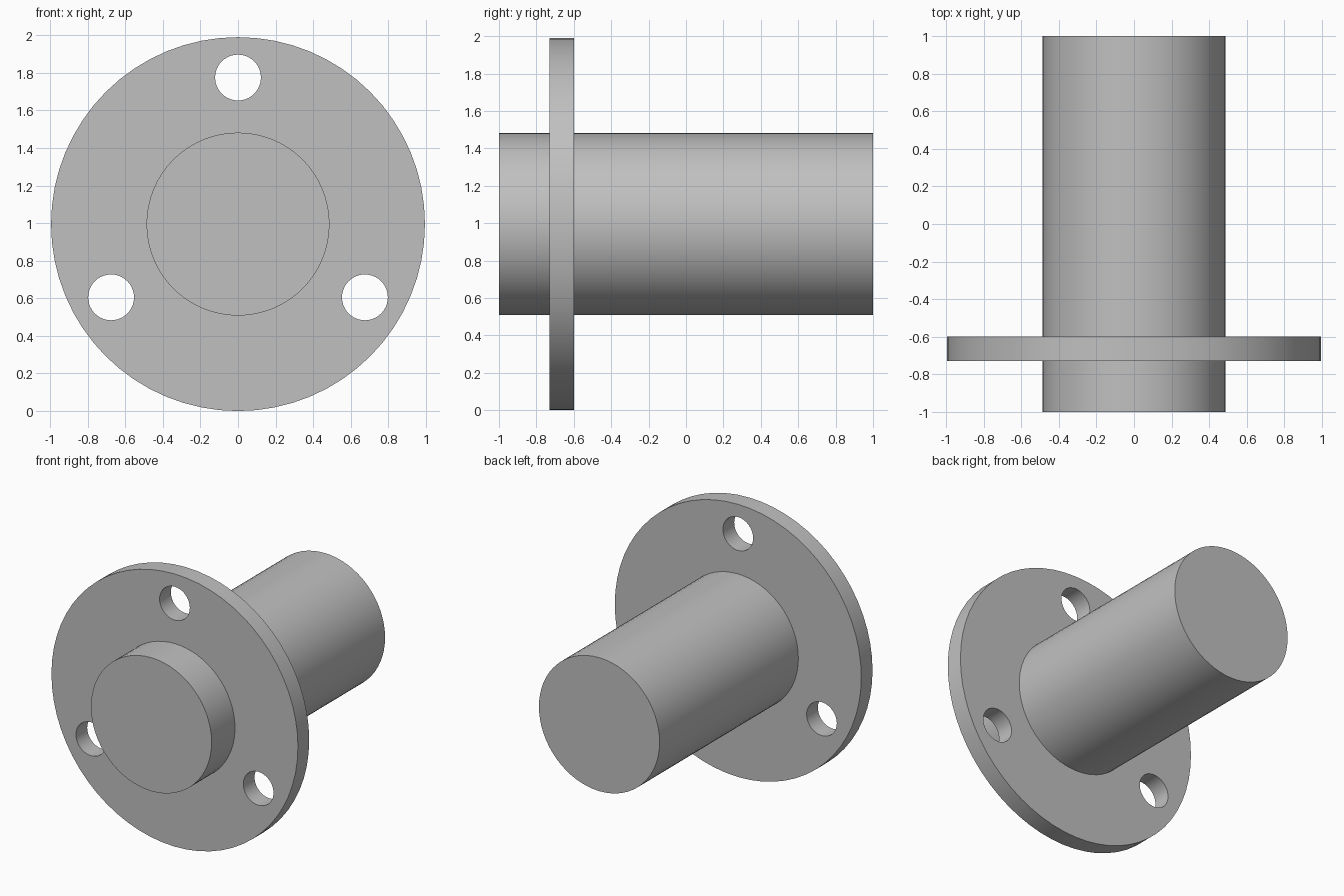
import bpy
import math

cube = bpy.data.objects.get("Cube")
if cube:
    bpy.data.objects.remove(cube, do_unlink=True)

CENTRE = 0.995          # height of the shaft axis, equal to the flange radius
SHAFT_RADIUS = 0.487
HOLE_RADIUS = 0.122
HOLE_CIRCLE = 0.78

steel = bpy.data.materials.new("grey steel")
steel.use_nodes = True
colour = (0.53, 0.53, 0.53, 1)
steel.diffuse_color = colour
steel.node_tree.nodes["Principled BSDF"].inputs["Base Color"].default_value = colour


def rod(name, radius, y0, y1, x=0, z=CENTRE, sides=64):
    """Cylinder lying along y between y0 and y1."""
    bpy.ops.mesh.primitive_cylinder_add(
        vertices=sides, radius=radius, depth=y1 - y0,
        location=(x, (y0 + y1) / 2, z), rotation=(math.pi / 2, 0, 0))
    obj = bpy.context.object
    obj.name = name
    obj.data.materials.append(steel)
    return obj


def smooth(obj):
    bpy.ops.object.select_all(action="DESELECT")
    obj.select_set(True)
    bpy.context.view_layer.objects.active = obj
    bpy.ops.object.shade_smooth_by_angle(angle=math.radians(30))


def cut(target, cutter):
    """Subtract the cutter, apply the result and remove the cutter."""
    mod = target.modifiers.new("hole", "BOOLEAN")
    mod.operation = "DIFFERENCE"
    mod.solver = "EXACT"
    mod.object = cutter
    cutter.hide_render = True
    bpy.context.view_layer.objects.active = target
    bpy.ops.object.modifier_apply(modifier=mod.name)
    bpy.data.objects.remove(cutter, do_unlink=True)


# Flange disc with a central bore and three bolt holes
flange = rod("flange", CENTRE, -0.73, -0.6)
cut(flange, rod("bore_cutter", SHAFT_RADIUS, -1, 0))
for i in range(3):
    angle = math.pi / 2 + i * math.tau / 3
    cut(flange, rod("bolt_hole_cutter", HOLE_RADIUS, -1, 0,
                    x=HOLE_CIRCLE * math.cos(angle),
                    z=CENTRE + HOLE_CIRCLE * math.sin(angle), sides=40))
smooth(flange)

# Solid shaft running through the flange
smooth(rod("shaft", SHAFT_RADIUS, -1, 1))
